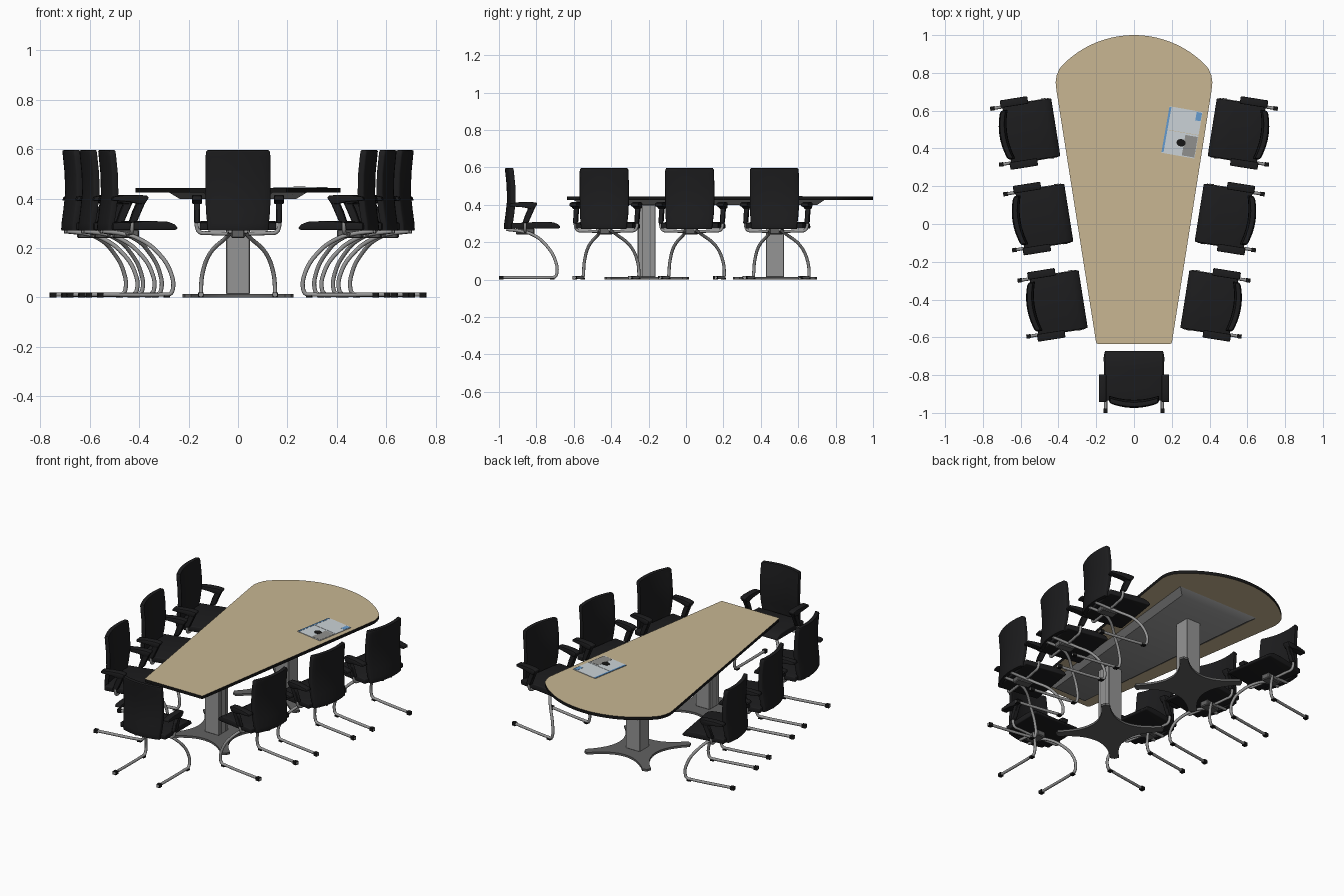
import bpy, bmesh, math
from mathutils import Matrix, Vector

if "Cube" in bpy.data.objects:
    bpy.data.objects.remove(bpy.data.objects["Cube"])


def material(name, rgb):
    m = bpy.data.materials.new(name)
    m.diffuse_color = (*rgb, 1)
    m.use_nodes = True
    m.node_tree.nodes["Principled BSDF"].inputs["Base Color"].default_value = m.diffuse_color
    return m


TAN = material("tan wood", (0.58, 0.47, 0.29))
BLACK = material("black fabric", (0.012, 0.012, 0.013))
EDGE = material("black edge", (0.008, 0.008, 0.008))
METAL = material("grey metal", (0.30, 0.30, 0.30))
DARK = material("dark grey metal", (0.12, 0.12, 0.12))
PAPER = material("pale paper", (0.60, 0.65, 0.68))
BLUE = material("blue print", (0.13, 0.33, 0.62))
PRINT = material("grey print", (0.28, 0.28, 0.27))


def finish(bm, name, mats, smooth=True):
    bmesh.ops.recalc_face_normals(bm, faces=bm.faces)
    me = bpy.data.meshes.new(name)
    bm.to_mesh(me)
    bm.free()
    for m in mats:
        me.materials.append(m)
    if smooth:
        me.shade_smooth()
        me.set_sharp_from_angle(angle=math.radians(35))
    return me


def place(name, me, matrix=Matrix()):
    ob = bpy.data.objects.new(name, me)
    ob.matrix_world = matrix
    bpy.context.collection.objects.link(ob)
    return ob


def prism(name, pts, axis, a, b, mat, bevel=0.0, segs=3, end_pts=None):
    """Extrude (or loft to end_pts) a 2D outline along x or z."""
    bm = bmesh.new()
    put = (lambda p, w: (w, *p)) if axis == 'x' else (lambda p, w: (*p, w))
    lo = [bm.verts.new(put(p, a)) for p in pts]
    hi = [bm.verts.new(put(p, b)) for p in (end_pts or pts)]
    bm.faces.new(lo)
    bm.faces.new(hi)
    n = len(pts)
    for i in range(n):
        j = (i + 1) % n
        bm.faces.new((lo[i], lo[j], hi[j], hi[i]))
    bmesh.ops.recalc_face_normals(bm, faces=bm.faces)
    if bevel:
        sharp = [e for e in bm.edges if e.calc_face_angle(0) > 0.6]
        bmesh.ops.bevel(bm, geom=sharp, offset=bevel, segments=segs,
                        profile=0.5, affect='EDGES', clamp_overlap=True)
    return finish(bm, name, [mat])


def rect(x0, x1, y0, y1):
    return [(x0, y0), (x1, y0), (x1, y1), (x0, y1)]


def tube(name, pts, r, mat):
    """Round tube along a smooth path, baked to a mesh."""
    cu = bpy.data.curves.new(name, 'CURVE')
    cu.dimensions = '3D'
    cu.bevel_depth, cu.bevel_resolution, cu.resolution_u = r, 3, 6
    cu.use_fill_caps = True
    sp = cu.splines.new('BEZIER')
    sp.bezier_points.add(len(pts) - 1)
    for bp, p in zip(sp.bezier_points, pts):
        bp.co = p
        bp.handle_left_type = bp.handle_right_type = 'AUTO'
    ob = place(name, cu)
    bpy.context.view_layer.update()
    me = bpy.data.meshes.new_from_object(
        ob.evaluated_get(bpy.context.evaluated_depsgraph_get()))
    bpy.data.objects.remove(ob)
    me.materials.clear()
    me.materials.append(mat)
    me.shade_smooth()
    me.set_sharp_from_angle(angle=math.radians(50))
    return me


# --- Table top: tapered boat shape with a rounded far end ---
half = [(0.19, -0.635), (0.197, -0.633), (0.201, -0.625), (0.411, 0.71),
        (0.415, 0.75), (0.410, 0.785), (0.395, 0.822)]
a0 = math.asin(0.37 / 0.531)
half += [(0.531 * math.sin(a0 * (1 - i / 14)), 0.469 + 0.531 * math.cos(a0 * (1 - i / 14)))
         for i in range(14)]
outline = half + [(0, 1.0)] + [(-x, y) for x, y in reversed(half)]
top = prism("table_top", outline, 'z', 0.424, 0.443, TAN)
top.materials.append(EDGE)
for f in top.polygons:
    f.material_index = 0 if abs(f.normal.z) > 0.5 else 1
place("table_top", top)

# Under-frame with sloping sides
place("table_underframe", prism(
    "table_underframe", [(-0.11, -0.56), (0.11, -0.56), (0.235, 0.70), (-0.235, 0.70)], 'z',
    0.398, 0.425, METAL,
    end_pts=[(-0.14, -0.60), (0.14, -0.60), (0.28, 0.74), (-0.28, 0.74)]))

# Columns on four-pointed feet with concave sides
star = []
for k in range(4):
    c, s = math.cos(k * math.pi / 2), math.sin(k * math.pi / 2)
    side = [(0.19 * (1 - i / 6), 0.125 + 0.10 * (1 - i / 6) ** 2) for i in range(13)]
    star += [(c * x - s * y, s * x + c * y) for x, y in side + [(-0.215, 0.215)]]
foot = prism("table_foot", star, 'z', 0, 0.013, DARK)
column = prism("table_column", rect(-0.048, 0.048, -0.048, 0.048), 'z', 0.012, 0.40, METAL,
               bevel=0.003, segs=1)
for label, y in (("front", -0.21), ("back", 0.475)):
    place(label + "_table_foot", foot, Matrix.Translation((0, y, 0)))
    place(label + "_table_column", column, Matrix.Translation((0, y, 0)))
# Seams on the sides of the front column
seam = prism("column_seam", rect(-0.0492, 0.0492, -0.002, 0.002), 'z', 0.015, 0.398, DARK)
for i, y in enumerate((-0.232, -0.188)):
    place(f"column_seam_{i}", seam, Matrix.Translation((0, y, 0)))

# --- Open magazine on the table ---
mag = Matrix.Translation((0.254, 0.485, 0)) @ Matrix.Rotation(math.radians(-10), 4, 'Z')
plates = [("page_upper", rect(-0.089, 0.089, 0.001, 0.125), 0.446, PAPER),
          ("page_lower", rect(-0.089, 0.089, -0.125, -0.001), 0.446, PAPER),
          ("blue_margin", rect(-0.089, -0.078, -0.12, 0.122), 0.447, BLUE),
          ("blue_picture", rect(0.058, 0.087, 0.075, 0.12), 0.447, BLUE),
          ("grey_picture", rect(0.02, 0.087, -0.12, -0.01), 0.447, PRINT),
          ("dark_picture", [(0.025 * math.cos(t * math.pi / 5) + 0.005,
                             0.02 * math.sin(t * math.pi / 5) - 0.055) for t in range(10)],
           0.448, EDGE)]
for name, pts, z, mat in plates:
    place("magazine_" + name, prism(name, pts, 'z', 0.443, z, mat), mag)

# --- Chair parts (origin under the seat's front edge, facing +y) ---
seat = prism("seat", [(-0.265, 0.272), (-0.265, 0.302), (-0.20, 0.304), (-0.10, 0.309),
                      (-0.04, 0.306), (-0.012, 0.295), (0.0, 0.280), (-0.008, 0.273)],
             'x', -0.155, 0.155, BLACK, bevel=0.007)

# Backrest: curved sheet given thickness
bm = bmesh.new()
rows = [(0.270, -0.292, 0.122), (0.30, -0.290, 0.125), (0.35, -0.283, 0.130),
        (0.42, -0.275, 0.132), (0.50, -0.277, 0.132), (0.57, -0.284, 0.131),
        (0.588, -0.286, 0.130), (0.596, -0.287, 0.124)]
grid = [[bm.verts.new((w * u / 5, y + 0.022 * (u / 5) ** 2, z)) for u in range(-5, 6)]
        for z, y, w in rows]
for r0, r1 in zip(grid, grid[1:]):
    for i in range(10):
        bm.faces.new((r0[i], r0[i + 1], r1[i + 1], r1[i]))
bmesh.ops.recalc_face_normals(bm, faces=bm.faces)
for v in bm.verts:
    v.co.y -= 0.012
faces = list(bm.faces)
ext = bmesh.ops.extrude_face_region(bm, geom=faces, use_keep_orig=True)
for g in ext["geom"]:
    if isinstance(g, bmesh.types.BMVert):
        g.co.y += 0.026
rim = [e for e in bm.edges if len(e.link_faces) == 2 and e.calc_face_angle(0) > 0.9]
bmesh.ops.bevel(bm, geom=rim, offset=0.005, segments=2, profile=0.5,
                affect='EDGES', clamp_overlap=True)
back = finish(bm, "backrest", [BLACK])

pad_shape = [(-0.275, 0.392), (-0.27, 0.408), (-0.22, 0.414), (-0.16, 0.415), (-0.128, 0.411),
             (-0.125, 0.402), (-0.140, 0.380), (-0.165, 0.378), (-0.20, 0.386)]
stem_shape = [(-0.130, 0.40), (-0.150, 0.355), (-0.172, 0.305), (-0.205, 0.300),
              (-0.190, 0.345), (-0.172, 0.385)]
leg_path = [(-0.33, 0.011), (-0.06, 0.011), (-0.032, 0.014), (-0.021, 0.032), (-0.028, 0.10),
            (-0.075, 0.18), (-0.15, 0.240), (-0.20, 0.256), (-0.29, 0.268)]
leg_x = [0.15, 0.15, 0.15, 0.15, 0.143, 0.112, 0.05, 0.035, 0.032]

parts = {"seat": seat, "backrest": back}
for side, s in (("left", -1), ("right", 1)):
    parts[side + "_arm_pad"] = prism("arm_pad", pad_shape, 'x', s * 0.146, s * 0.186, BLACK,
                                     bevel=0.005, segs=2)
    parts[side + "_arm_stem"] = prism("arm_stem", stem_shape, 'x', s * 0.154, s * 0.178, BLACK,
                                      bevel=0.003, segs=1)
    parts[side + "_leg_tube"] = tube("leg_tube", [(s * x, y, z) for x, (y, z)
                                                  in zip(leg_x, leg_path)], 0.0085, METAL)
    for end, y in (("rear", -0.318), ("front", -0.045)):
        x0, x1 = sorted((s * 0.139, s * 0.161))
        parts[f"{side}_{end}_glide"] = prism("glide", rect(x0, x1, y - 0.012, y + 0.012), 'z',
                                             0, 0.02 if end == "rear" else 0.008, EDGE)
# U-shaped tube carrying the arms, and the hub under the seat
u_half = [(0.166, -0.19, 0.32), (0.166, -0.19, 0.282), (0.155, -0.19, 0.264), (0.12, -0.19, 0.260)]
parts["arm_support_tube"] = tube("arm_support_tube", u_half +
                                 [(-x, y, z) for x, y, z in reversed(u_half)], 0.008, METAL)
parts["seat_hub"] = prism("seat_hub", rect(-0.028, 0.028, -0.24, -0.14), 'z', 0.240, 0.275, DARK,
                          bevel=0.005, segs=1)

# --- Place seven chairs: one at the narrow end, three down each side ---
spots = [("end", 0, -0.67, 0)]
for i, (x, y) in enumerate(((0.267, -0.397), (0.343, 0.06), (0.412, 0.513))):
    spots += [(f"right_{i}", x, y, 81), (f"left_{i}", -x, y, -81)]
for label, x, y, deg in spots:
    m = Matrix.Translation((x, y, 0)) @ Matrix.Rotation(math.radians(deg), 4, 'Z')
    for name, me in parts.items():
        place(f"{label}_chair_{name}", me, m)
